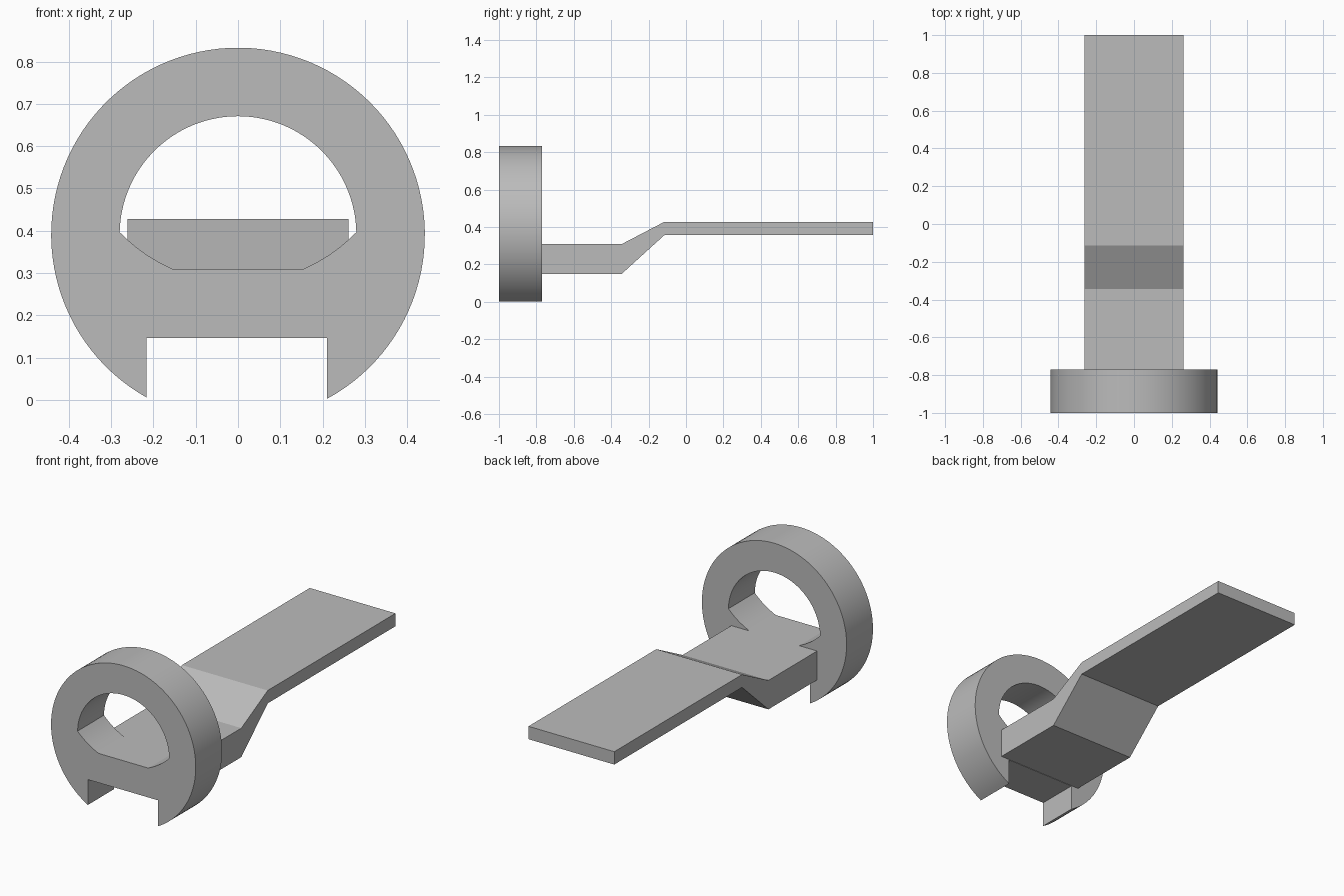
import bpy, bmesh, math

cube = bpy.data.objects.get("Cube")
if cube:
    bpy.data.objects.remove(cube, do_unlink=True)

grey = bpy.data.materials.new("plain grey")
grey.use_nodes = True
colour = (0.5, 0.5, 0.5, 1)
grey.diffuse_color = colour
grey.node_tree.nodes["Principled BSDF"].inputs["Base Color"].default_value = colour


def extrude_outline(name, loops, place, depth):
    """Fill the closed 2D loops (later ones are holes) and extrude by depth."""
    bm = bmesh.new()
    for loop in loops:
        verts = [bm.verts.new(place(a, b)) for a, b in loop]
        for i, v in enumerate(verts):
            bm.edges.new((verts[i - 1], v))
    bmesh.ops.triangle_fill(bm, edges=bm.edges[:], use_beauty=True)
    solid = bmesh.ops.extrude_face_region(bm, geom=bm.faces[:], use_keep_orig=True)
    moved = [g for g in solid["geom"] if isinstance(g, bmesh.types.BMVert)]
    bmesh.ops.translate(bm, verts=moved, vec=depth)
    bmesh.ops.recalc_face_normals(bm, faces=bm.faces[:])
    mesh = bpy.data.meshes.new(name)
    bm.to_mesh(mesh)
    bm.free()
    mesh.materials.append(grey)
    obj = bpy.data.objects.new(name, mesh)
    bpy.context.collection.objects.link(obj)
    bpy.ops.object.select_all(action="DESELECT")
    obj.select_set(True)
    bpy.context.view_layer.objects.active = obj
    bpy.ops.object.shade_smooth_by_angle(angle=math.radians(25))
    return obj


def arc(radius, centre_z, start, end, steps):
    angles = [start + (end - start) * i / steps for i in range(steps + 1)]
    return [(radius * math.cos(t), centre_z + radius * math.sin(t)) for t in angles]


# Ring: round outside with a square notch at the foot
R, CZ = 0.442, 0.391
NOTCH_L, NOTCH_R, NOTCH_TOP = 0.21, -0.217, 0.146
outer = arc(R, CZ, -math.acos(NOTCH_L / R), math.pi + math.acos(-NOTCH_R / R), 96)
outer += [(NOTCH_R, NOTCH_TOP), (NOTCH_L, NOTCH_TOP)]

# Opening: half-round top, curved lower shoulders, flat floor
shoulder = [(0.263, 0.380), (0.242, 0.362), (0.216, 0.343), (0.186, 0.325), (0.152, 0.308)]
inner = arc(0.28, CZ, 0.02, math.pi - 0.02, 64)
inner += [(-x, z) for x, z in shoulder] + shoulder[::-1]
extrude_outline("ring", [outer, inner], lambda x, z: (x, -1, z), (0, 0.23, 0))

# Arm: thick root, sloped step, long thin blade
WIDTH = 0.262
profile = [(-0.77, 0.148), (-0.345, 0.148), (-0.115, 0.357), (1, 0.357),
           (1, 0.428), (-0.115, 0.428), (-0.345, 0.308), (-0.77, 0.308)]
extrude_outline("arm", [profile], lambda y, z: (-WIDTH, y, z), (2 * WIDTH, 0, 0))
